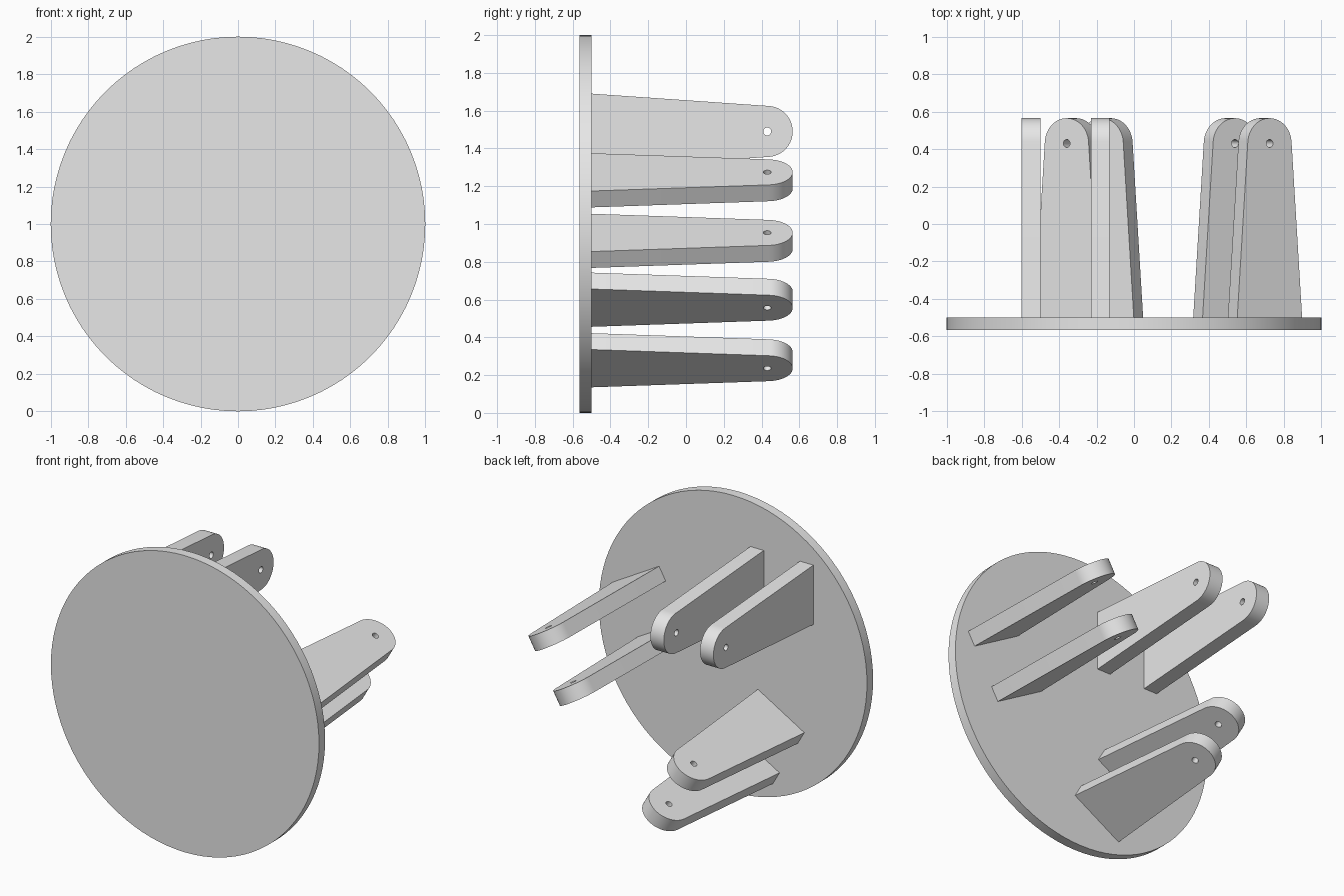
import bpy, bmesh, math
from mathutils import Matrix, Vector

if "Cube" in bpy.data.objects:
    bpy.data.objects.remove(bpy.data.objects["Cube"], do_unlink=True)

GREY = (0.8, 0.8, 0.8, 1.0)
grey = bpy.data.materials.new("light_grey")
grey.use_nodes = True
grey.diffuse_color = GREY
grey.node_tree.nodes["Principled BSDF"].inputs["Base Color"].default_value = GREY

BACK, PIN_Y = -0.5, 0.43          # plate rear face, pin hole position
TIP_R, ROOT_HALF, HOLE_R = 0.135, 0.2, 0.021
THICK = 0.1
PAIR_X, PAIR_Z, SPREAD = -0.365, 0.49, 0.185


def finish(obj):
    obj.data.materials.append(grey)
    bpy.ops.object.select_all(action="DESELECT")
    obj.select_set(True)
    bpy.context.view_layer.objects.active = obj
    bpy.ops.object.shade_smooth_by_angle(angle=math.radians(30))


def arc(radius, start, end, count):
    """Points around the pin, angle measured from +z towards +y."""
    for i in range(count):
        a = start + (end - start) * i / (count - 1)
        yield (PIN_Y + radius * math.sin(a), radius * math.cos(a))


def lug_mesh():
    """Tapered lug with a rounded tip and a pin hole, thick along x."""
    bm = bmesh.new()
    tilt = math.atan2(ROOT_HALF - TIP_R, PIN_Y - BACK)
    outline = [(BACK, -ROOT_HALF), (BACK, ROOT_HALF)]
    outline += arc(TIP_R, tilt, math.pi - tilt, 25)
    hole = list(arc(HOLE_R, 0, math.tau, 25))[:-1]
    edges = []
    for loop in (outline, hole):
        verts = [bm.verts.new((-THICK / 2, y, z)) for y, z in loop]
        edges += [bm.edges.new((v, verts[i - 1])) for i, v in enumerate(verts)]
    bmesh.ops.triangle_fill(bm, use_beauty=True, edges=edges, normal=Vector((-1, 0, 0)))
    ext = bmesh.ops.extrude_face_region(bm, geom=bm.faces[:], use_keep_orig=True)
    moved = [g for g in ext["geom"] if isinstance(g, bmesh.types.BMVert)]
    bmesh.ops.translate(bm, verts=moved, vec=(THICK, 0, 0))
    bmesh.ops.recalc_face_normals(bm, faces=bm.faces[:])
    mesh = bpy.data.meshes.new("lug")
    bm.to_mesh(mesh)
    bm.free()
    return mesh


# Round base plate
bpy.ops.mesh.primitive_cylinder_add(vertices=96, radius=1, depth=0.065,
                                    location=(0, BACK - 0.0325, 1),
                                    rotation=(math.pi / 2, 0, 0))
plate = bpy.context.object
plate.name = "base_plate"
finish(plate)

# Three pairs of lugs, spaced evenly around the plate axis
for turn, place in enumerate(("upper", "left", "lower")):
    spin = Matrix.Rotation(turn * math.tau / 3, 4, "Y")
    for side, label in ((-1, "outer"), (1, "inner")):
        lug = bpy.data.objects.new(f"{place}_{label}_lug", lug_mesh())
        bpy.context.collection.objects.link(lug)
        offset = Matrix.Translation((PAIR_X + side * SPREAD, 0, PAIR_Z))
        lug.matrix_world = Matrix.Translation((0, 0, 1)) @ spin @ offset
        finish(lug)
